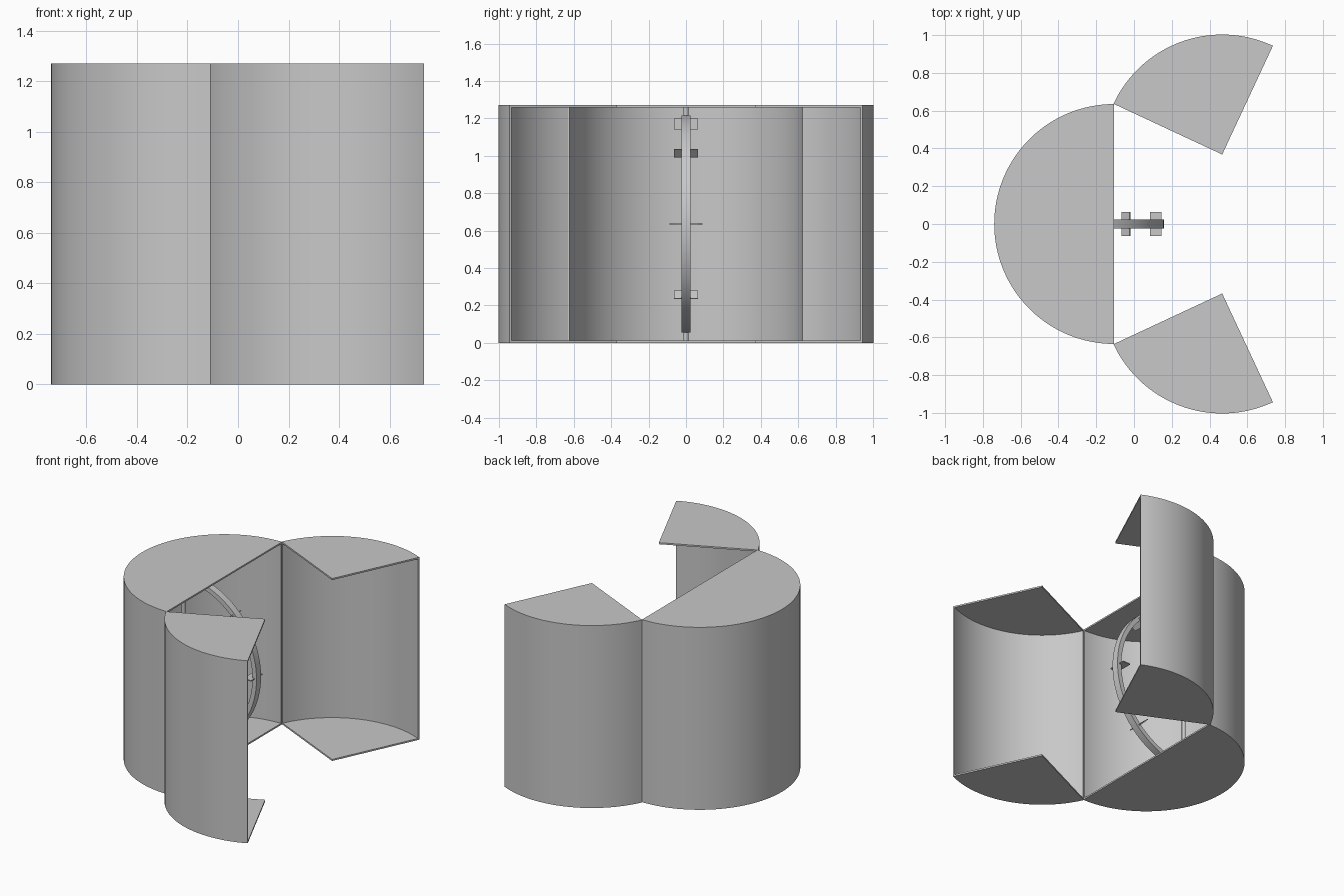
import bpy, bmesh
from math import radians, cos, sin
from mathutils import Matrix

if "Cube" in bpy.data.objects:
    bpy.data.objects.remove(bpy.data.objects["Cube"])

H, R, T = 1.27, 0.635, 0.011      # case height, radius, sheet thickness
AX, MID = -0.42, H / 2            # axle position and mid height

grey = bpy.data.materials.new("light grey")
grey.use_nodes = True
grey.diffuse_color = (0.58, 0.58, 0.58, 1)
grey.node_tree.nodes["Principled BSDF"].inputs["Base Color"].default_value = (0.58, 0.58, 0.58, 1)


def finish(bm, name, matrix=None):
    if matrix:
        bm.transform(matrix)
    bmesh.ops.recalc_face_normals(bm, faces=bm.faces)
    mesh = bpy.data.meshes.new(name)
    bm.to_mesh(mesh)
    bm.free()
    mesh.materials.append(grey)
    obj = bpy.data.objects.new(name, mesh)
    bpy.context.collection.objects.link(obj)
    bpy.ops.object.select_all(action="DESELECT")
    obj.select_set(True)
    bpy.context.view_layer.objects.active = obj
    bpy.ops.object.shade_smooth_by_angle(angle=radians(30))
    return obj


def arc(r, a0, a1, n):
    angles = [radians(a0 + (a1 - a0) * i / n) for i in range(n + 1)]
    return [(r * cos(a), r * sin(a)) for a in angles]


def prism(bm, outline, z0, z1):
    low = [bm.verts.new((x, y, z0)) for x, y in outline]
    high = [bm.verts.new((x, y, z1)) for x, y in outline]
    bm.faces.new(low[::-1])
    bm.faces.new(high)
    n = len(low)
    for i in range(n):
        j = (i + 1) % n
        bm.faces.new((low[i], low[j], high[j], high[i]))


def band(bm, r0, r1, a0, a1, n, z0, z1):
    # curved strip built from one closed ring of quads
    rows = []
    for (xi, yi), (xo, yo) in zip(arc(r0, a0, a1, n), arc(r1, a0, a1, n)):
        rows.append([bm.verts.new(p) for p in ((xi, yi, z0), (xo, yo, z0), (xo, yo, z1), (xi, yi, z1))])
    for a, b in zip(rows, rows[1:]):
        for k in range(4):
            m = (k + 1) % 4
            bm.faces.new((a[k], a[m], b[m], b[k]))
    bm.faces.new(rows[0])
    bm.faces.new(rows[-1][::-1])


def case(name, cx, cy, a0, a1, n):
    # curved wall with a sector-shaped cap at each end
    place = Matrix.Translation((cx, cy, 0))
    bm = bmesh.new()
    band(bm, R - T, R, a0, a1, n, T, H - T)
    finish(bm, name + "_wall", place)
    outline = arc(R, a0, a1, n)
    if a1 - a0 < 180:
        outline.append((0, 0))
    for part, z in (("_floor", 0), ("_lid", H - T)):
        bm = bmesh.new()
        prism(bm, outline, z, z + T)
        finish(bm, name + part, place)


# Case body and its two open doors
case("body", -0.105, 0, 90, 270, 64)
case("left_door", 0.467, 0.368, 65, 155, 32)
case("right_door", 0.467, -0.368, 205, 295, 32)


# Axle with a thin disc at its middle
def cylinder(name, r, z0, z1):
    bm = bmesh.new()
    prism(bm, arc(r, 0, 345, 23), z0, z1)
    finish(bm, name, Matrix.Translation((AX, 0, 0)))


cylinder("axle", 0.013, T, H - T)
cylinder("axle_disc", 0.088, MID - 0.003, MID + 0.003)

# Half hoop standing upright around the axle
upright = Matrix.Translation((AX, 0, MID)) @ Matrix.Rotation(radians(90), 4, "X")
bm = bmesh.new()
band(bm, 0.548, 0.58, -90, 90, 48, -0.025, 0.025)
finish(bm, "half_hoop", upright)

# Small radial cross plates along the hoop
for i, angle in enumerate((-45, 0, 45, 90)):
    bm = bmesh.new()
    bmesh.ops.create_cube(bm, size=1)
    bm.transform(Matrix.Translation((0.535, 0, 0)) @ Matrix.Diagonal((0.06, 0.007, 0.127, 1)))
    finish(bm, f"cross_plate_{i + 1}", upright @ Matrix.Rotation(radians(angle), 4, "Z"))
